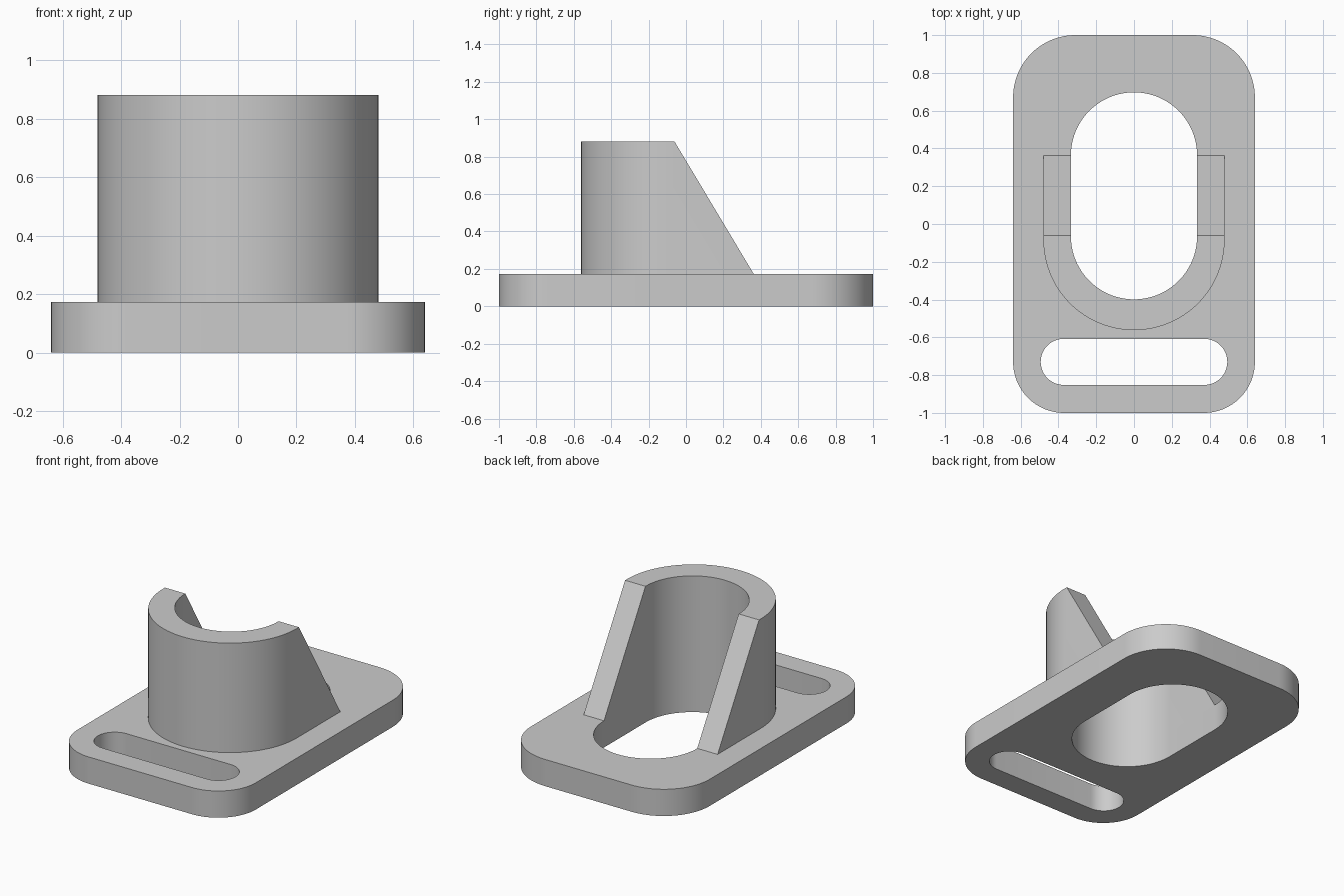
import bpy, bmesh
from math import sin, cos, radians

if "Cube" in bpy.data.objects:
    bpy.data.objects.remove(bpy.data.objects["Cube"])

PLATE_TOP, TOP = 0.173, 0.882
SEG = 24


def arc(cx, cy, r, start, end, n=SEG):
    return [(cx + r * cos(radians(start + (end - start) * i / n)),
             cy + r * sin(radians(start + (end - start) * i / n)))
            for i in range(n + 1)]


def finish(bm, name):
    bmesh.ops.recalc_face_normals(bm, faces=bm.faces[:])
    mesh = bpy.data.meshes.new(name)
    bm.to_mesh(mesh)
    bm.free()
    obj = bpy.data.objects.new(name, mesh)
    bpy.context.collection.objects.link(obj)
    bpy.ops.object.select_all(action='DESELECT')
    obj.select_set(True)
    bpy.context.view_layer.objects.active = obj
    bpy.ops.object.shade_smooth_by_angle(angle=radians(30))


# Base plate: rounded outline with an oval bore and a strap slot
outline = (arc(0.31, 0.67, 0.33, 0, 90) + arc(-0.31, 0.67, 0.33, 90, 180)
           + arc(-0.37, -0.73, 0.27, 180, 270) + arc(0.37, -0.73, 0.27, 270, 360))
bore = arc(0, 0.363, 0.334, 0, 180, 2 * SEG) + arc(0, -0.065, 0.334, 180, 360, 2 * SEG)
slot = arc(0.372, -0.73, 0.122, -90, 90) + arc(-0.372, -0.73, 0.122, 90, 270)

bm = bmesh.new()
for loop in (outline, bore, slot):
    verts = [bm.verts.new((x, y, 0)) for x, y in loop]
    for a, b in zip(verts, verts[1:] + verts[:1]):
        bm.edges.new((a, b))
bmesh.ops.triangle_fill(bm, use_beauty=True, edges=bm.edges[:], normal=(0, 0, 1))
top = bmesh.ops.extrude_face_region(bm, geom=bm.faces[:])["geom"]
bmesh.ops.translate(bm, vec=(0, 0, PLATE_TOP),
                    verts=[v for v in top if isinstance(v, bmesh.types.BMVert)])
finish(bm, "base_plate")


# Half sleeve: U-shaped wall whose two arms slope down towards the back
def wall_path(r, cy, end_y):
    return [(-r, end_y)] + arc(0, cy, r, 180, 360, 2 * SEG) + [(r, end_y)]


bm = bmesh.new()
rows = []
for z, end_y in ((PLATE_TOP, 0.362), (TOP, -0.062)):
    for r, cy in ((0.48, -0.082), (0.334, -0.065)):
        rows.append([bm.verts.new((x, y, z)) for x, y in wall_path(r, cy, end_y)])
out_low, in_low, out_top, in_top = rows
ring = (out_low, out_top, in_top, in_low)
for a, b in zip(ring, ring[1:] + ring[:1]):
    for i in range(len(a) - 1):
        bm.faces.new((a[i], a[i + 1], b[i + 1], b[i]))
for i in (0, -1):
    bm.faces.new([row[i] for row in ring])
finish(bm, "half_sleeve")
